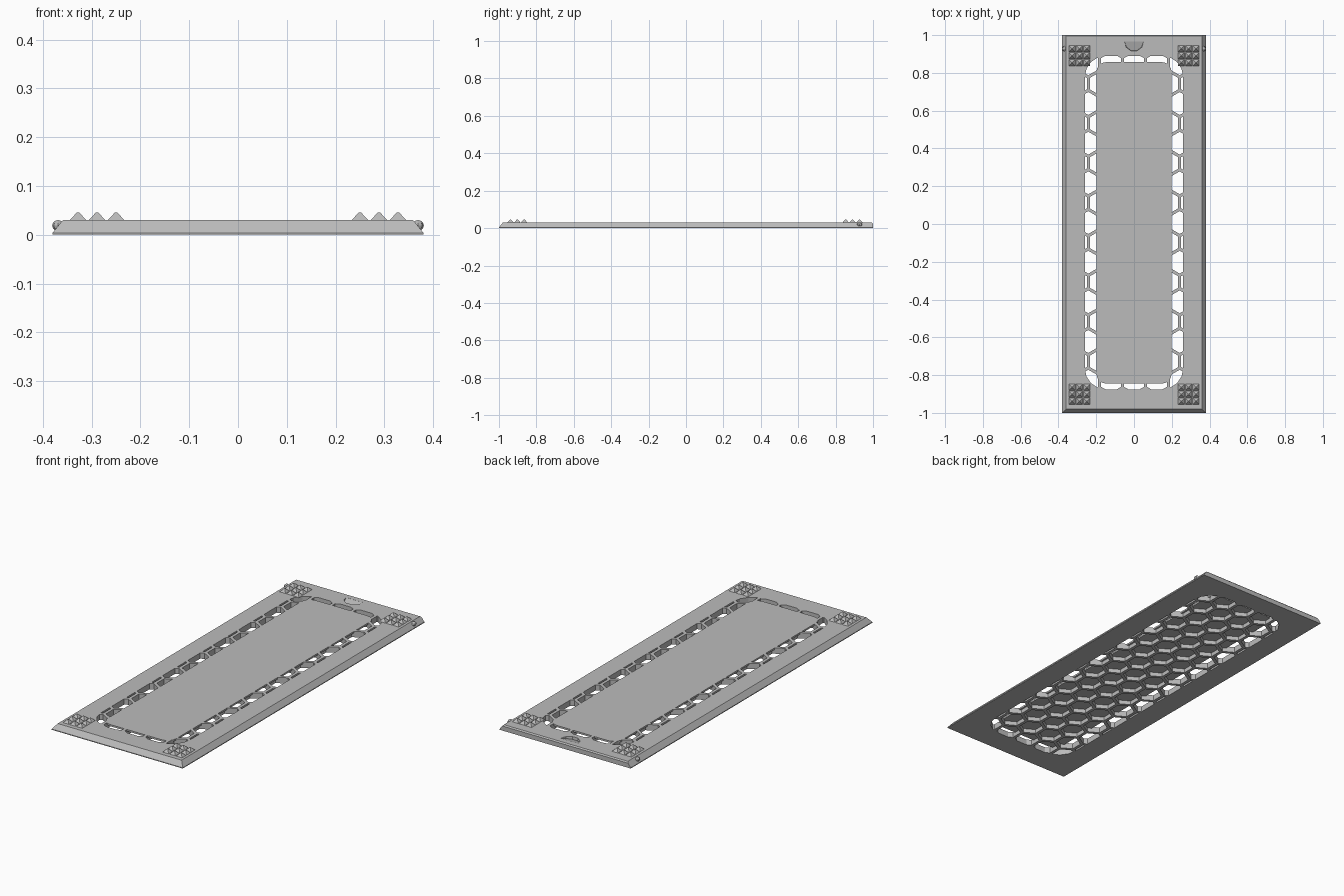
import bpy, bmesh, math
from mathutils import Matrix, Vector

cube = bpy.data.objects.get("Cube")
if cube:
    bpy.data.objects.remove(cube, do_unlink=True)

grey = bpy.data.materials.new("light_grey")
grey.use_nodes = True
colour = (0.5, 0.5, 0.5, 1)
grey.diffuse_color = colour
grey.node_tree.nodes["Principled BSDF"].inputs["Base Color"].default_value = colour

TOP = 0.03


def finish(name, bm):
    bmesh.ops.recalc_face_normals(bm, faces=bm.faces)
    mesh = bpy.data.meshes.new(name)
    bm.to_mesh(mesh)
    bm.free()
    mesh.materials.append(grey)
    ob = bpy.data.objects.new(name, mesh)
    bpy.context.scene.collection.objects.link(ob)
    return ob


def loft(bm, rings):
    """Closed solid through a stack of matching point rings."""
    loops = [[bm.verts.new(p) for p in ring] for ring in rings]
    n = len(loops[0])
    for a, b in zip(loops, loops[1:]):
        for i in range(n):
            j = (i + 1) % n
            bm.faces.new((a[i], a[j], b[j], b[i]))
    bm.faces.new(loops[0][::-1])
    bm.faces.new(loops[-1])


def prism(bm, outline, z0, z1):
    loft(bm, [[(x, y, z) for x, y in outline] for z in (z0, z1)])


def rounded(half_x, y0, y1, r, steps=4):
    """Outline of a rectangle with rounded corners."""
    corners = [(half_x - r, y1 - r), (r - half_x, y1 - r),
               (r - half_x, y0 + r), (half_x - r, y0 + r)]
    pts = []
    for k, (cx, cy) in enumerate(corners):
        for s in range(steps + 1):
            a = math.pi / 2 * (k + s / steps)
            pts.append((cx + r * math.cos(a), cy + r * math.sin(a)))
    return pts


def boolean(target, other, operation):
    mod = target.modifiers.new(operation.lower(), 'BOOLEAN')
    mod.object, mod.operation, mod.solver = other, operation, 'EXACT'
    bpy.context.view_layer.objects.active = target
    bpy.ops.object.modifier_apply(modifier=mod.name)
    bpy.data.objects.remove(other, do_unlink=True)


# Lid slab: sloped on the front and sides, upright at the back
bm = bmesh.new()
levels = [(0, 0.38, -1, 1), (0.004, 0.38, -1, 1),
          (0.024, 0.364, -0.984, 1), (TOP, 0.359, -0.979, 0.994)]
loft(bm, [[(-x, f, z), (x, f, z), (x, b, z), (-x, b, z)] for z, x, f, b in levels])
lid = finish("lid_panel", bm)

# Honeycomb cells, trimmed to the rounded opening
PITCH, ROW, MID_Y = 0.121, 0.105, 0.008
radius = 0.0525 / math.cos(math.pi / 6)
bm = bmesh.new()
for row in range(-8, 9):
    for col in range(-3, 4):
        cx = (col + 0.5 * (row % 2)) * PITCH
        cy = MID_Y + row * ROW
        prism(bm, [(cx + radius * math.sin(k * math.pi / 3),
                    cy + radius * math.cos(k * math.pi / 3)) for k in range(6)],
              -0.05, 0.08)
cells = finish("cell_cutter", bm)
cells.hide_render = True

bm = bmesh.new()
prism(bm, rounded(0.26, -0.875, 0.89, 0.11), -0.04, 0.07)
boolean(cells, finish("opening_trim", bm), 'INTERSECT')

# Keep a solid skin above the middle cells
bm = bmesh.new()
prism(bm, rounded(0.199, -0.845, 0.857, 0.052), 0.021, 0.1)
boolean(cells, finish("cover_trim", bm), 'DIFFERENCE')
boolean(lid, cells, 'DIFFERENCE')

# Finger notch: half-round wall with a floor that ramps up to the back
bm = bmesh.new()
arc = [math.pi * (1 + k / 5) for k in range(6)]


def notch_ring(r, z_of):
    pts = [(r * math.cos(a), 0.966 + r * math.sin(a)) for a in arc]
    return [(x, y, z_of(y)) for x, y in pts]


loft(bm, [notch_ring(0.05, lambda y: TOP - 0.0005 - 0.28 * (0.966 - y)),
          notch_ring(0.053, lambda y: TOP + 0.01)])
notch = finish("notch_cutter", bm)
notch.hide_render = True
boolean(lid, notch, 'DIFFERENCE')

# Pyramid grip pads in the four corners
bm = bmesh.new()
for side in (-1, 1):
    for pad_y in (0.891, -0.902):
        for i in (-1, 0, 1):
            for j in (-1, 0, 1):
                cx, cy = side * 0.289 + i * 0.039, pad_y + j * 0.037
                loft(bm, [[(cx + h * u, cy + h * v, z)
                           for u, v in ((-1, -1), (1, -1), (1, 1), (-1, 1))]
                          for h, z in ((0.018, TOP - 0.001), (0.002, 0.046))])
finish("grip_pads", bm)

# Small catch bumps on both side slopes
bm = bmesh.new()
for side in (-1, 1):
    place = Matrix.Translation(Vector((side * 0.369, 0.928, 0.019)))
    bmesh.ops.create_uvsphere(bm, u_segments=8, v_segments=6, radius=1,
                              matrix=place @ Matrix.Diagonal((0.012, 0.014, 0.011, 1)))
finish("catch_bumps", bm)
